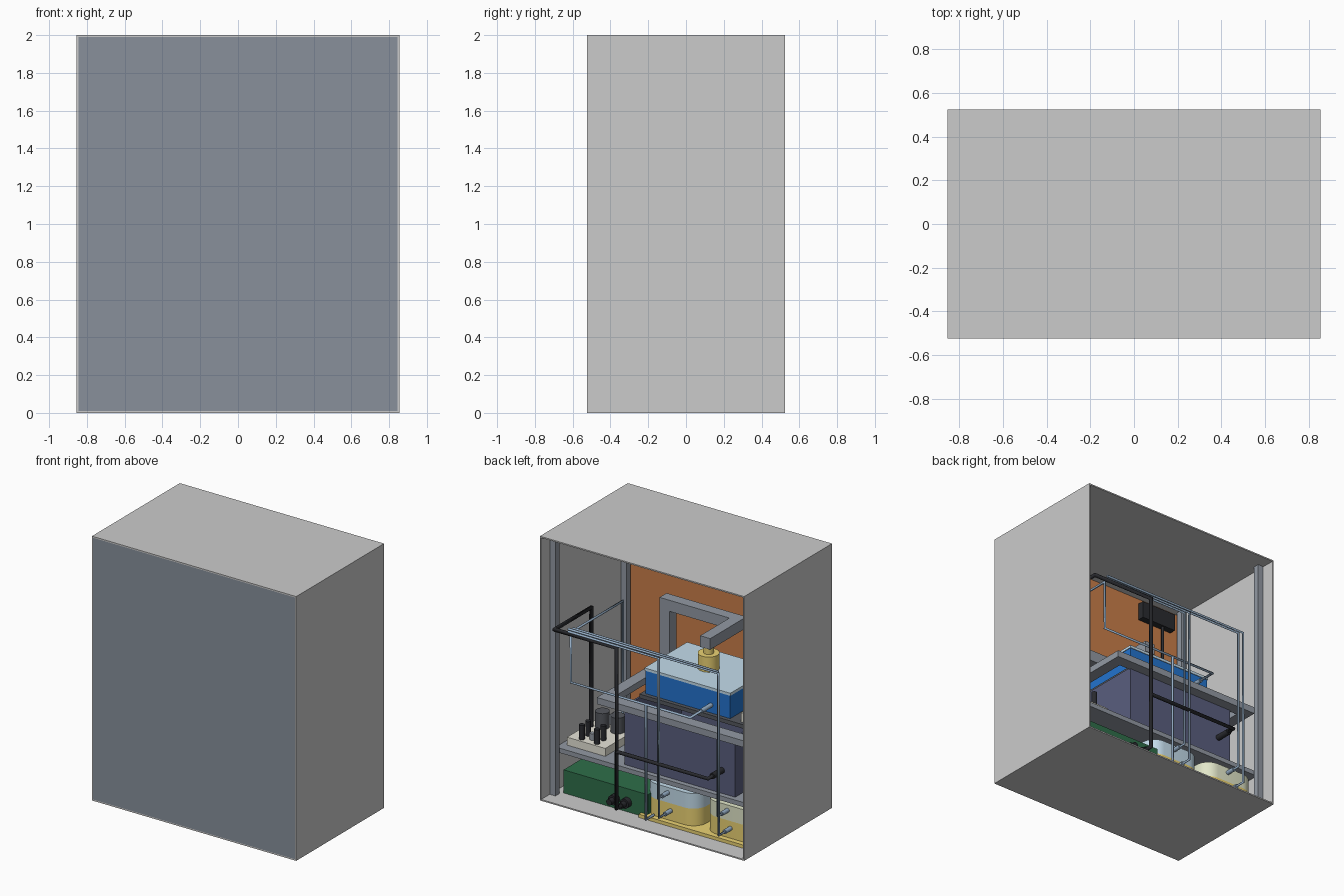
import bpy, bmesh, math
from mathutils import Vector, Matrix

if "Cube" in bpy.data.objects:
    bpy.data.objects.remove(bpy.data.objects["Cube"])


def material(name, rgb):
    m = bpy.data.materials.new(name)
    m.diffuse_color = [(c / 255) ** 2.2 for c in rgb] + [1]
    m.use_nodes = True
    m.node_tree.nodes["Principled BSDF"].inputs["Base Color"].default_value = m.diffuse_color
    return m


SLATE = material("slate", (135, 143, 154))
ORANGE = material("orange", (200, 125, 75))
STEEL = material("steel", (145, 152, 162))
BLUE = material("blue", (40, 115, 205))
ICE = material("ice_blue", (195, 220, 235))
INDIGO = material("indigo", (90, 95, 125))
GOLD = material("gold", (235, 210, 115))
CREAM = material("cream", (225, 230, 200))
PALE = material("pale", (230, 228, 215))
GREEN = material("green", (50, 110, 75))
BLACK = material("black", (45, 46, 50))
PIPE = material("pipe_blue", (150, 175, 200))
DARK = material("dark_grey", (85, 88, 94))


def finish(name, bm, mat, smooth=False):
    me = bpy.data.meshes.new(name)
    bm.to_mesh(me)
    bm.free()
    ob = bpy.data.objects.new(name, me)
    bpy.context.collection.objects.link(ob)
    if mat:
        me.materials.append(mat)
    if smooth:
        bpy.ops.object.select_all(action='DESELECT')
        ob.select_set(True)
        bpy.context.view_layer.objects.active = ob
        bpy.ops.object.shade_smooth_by_angle(angle=math.radians(35))
    return ob


def box(name, x, y, z, mat=None, corner=0):
    """Box from (min, max) ranges, optionally with rounded vertical corners."""
    bm = bmesh.new()
    bmesh.ops.create_cube(bm, size=1)
    for v in bm.verts:
        v.co = [a + (b - a) * (c + 0.5) for c, (a, b) in zip(v.co, (x, y, z))]
    if corner:
        up = [e for e in bm.edges if abs(e.verts[0].co.z - e.verts[1].co.z) > 0.001]
        bmesh.ops.bevel(bm, geom=up, offset=corner, segments=8, profile=0.5, affect='EDGES')
    return finish(name, bm, mat, corner > 0)


def rod(name, a, b, r, mat):
    """Cylinder between two points."""
    a, b = Vector(a), Vector(b)
    bm = bmesh.new()
    rot = (b - a).to_track_quat('Z', 'Y').to_matrix().to_4x4()
    bmesh.ops.create_cone(bm, cap_ends=True, segments=32, radius1=r, radius2=r,
                          depth=(b - a).length, matrix=Matrix.Translation((a + b) / 2) @ rot)
    return finish(name, bm, mat, True)


def pipe(name, pts, r, mat):
    """Round pipe following a path."""
    cu = bpy.data.curves.new(name, 'CURVE')
    cu.dimensions = '3D'
    cu.bevel_depth = r
    cu.bevel_resolution = 2
    cu.use_fill_caps = True
    sp = cu.splines.new('POLY')
    sp.points.add(len(pts) - 1)
    for p, c in zip(sp.points, pts):
        p.co = (*c, 1)
    cu.materials.append(mat)
    ob = bpy.data.objects.new(name, cu)
    bpy.context.collection.objects.link(ob)


# cabinet shell, open at the back
W, D, T = 0.855, 0.525, 0.01
box("cabinet_floor", (-W, W), (-D, D), (0, T))
box("cabinet_roof", (-W, W), (-D, D), (2 - T, 2))
box("cabinet_wall_left", (-W, -W + T), (-D, D), (T, 2 - T))
box("cabinet_wall_right", (W - T, W), (-D, D), (T, 2 - T))
box("front_panel", (-W + T, W - T), (-D, -D + 0.012), (T, 2 - T), SLATE)
box("front_liner", (-W + T, W - T), (-D + 0.012, -D + 0.024), (T, 2 - T), ORANGE)

# corner posts and main shelf
for sx in (-1, 1):
    for y in (-0.45, 0.40):
        box("corner_post", (sx * 0.82 - 0.023, sx * 0.82 + 0.023), (y - 0.023, y + 0.023),
            (T, 2 - T), STEEL)
box("shelf", (-W + T, W - T), (-0.50, 0.35), (0.305, 0.34), STEEL)

# control box on the inside of the front, with its cable
box("control_box", (-0.757, -0.46), (-0.50, -0.45), (1.82, 1.95), BLACK)
rod("control_cable", (-0.66, -0.47, 0.9), (-0.66, -0.47, 1.83), 0.01, BLACK)

# large tank: four walls and a bottom
tx, ty, tz = (-0.63, 0.295), (-0.36, 0.312), (0.34, 0.79)
box("tank_bottom", tx, ty, (0.34, 0.36), INDIGO)
for i in (0, 1):
    s = 0.015 * (1 - 2 * i)
    box("tank_side", sorted((tx[i], tx[i] + s)), ty, tz, INDIGO)
    box("tank_end", tx, sorted((ty[i], ty[i] + s)), tz, INDIGO)

# ring frame above the tank
fz = (0.78, 0.83)
for x in ((-0.79, -0.70), (0.384, 0.474)):
    box("frame_side", x, (-0.45, 0.39), fz, STEEL)
for y in ((-0.45, -0.36), (0.30, 0.39)):
    box("frame_bar", (-0.70, 0.384), y, fz, STEEL)

# blue unit with mounting plate, lid and brass neck
box("unit_plate", (-0.70, 0.23), (-0.36, 0.23), (0.83, 0.86), DARK)
box("unit_body", (-0.51, 0.20), (-0.30, 0.20), (0.86, 1.035), BLUE)
box("unit_lid", (-0.515, 0.205), (-0.305, 0.205), (1.035, 1.055), ICE)
rod("unit_neck", (-0.155, -0.05, 1.055), (-0.155, -0.05, 1.17), 0.075, GOLD)
rod("unit_neck_cap", (-0.155, -0.05, 1.17), (-0.155, -0.05, 1.22), 0.035, GOLD)
box("side_unit", (-0.78, -0.60), (0.0, 0.2), (0.86, 0.93), PALE)
rod("side_unit_stem", (-0.69, 0.12, 0.93), (-0.69, 0.12, 0.99), 0.02, DARK)

# square arm reaching over the unit
h = 0.042
box("arm_riser", (0.43 - h, 0.43 + h), (-0.40 - h, -0.40 + h), (0.83, 1.26 + h), STEEL)
box("arm_cross", (-0.155 - h, 0.43 - h), (-0.40 - h, -0.40 + h), (1.26 - h, 1.26 + h), STEEL)
box("arm_reach", (-0.155 - h, -0.155 + h), (-0.40 + h, -0.05 + h), (1.26 - h, 1.26 + h), STEEL)

# pump block with valve pins and canisters
box("pump_base", (0.48, 0.80), (-0.06, 0.28), (0.34, 0.40), PALE)
for x in (0.573, 0.70):
    for y in (0.17, 0.245):
        rod("valve_pin", (x, y, 0.40), (x, y, 0.51), 0.02, BLACK)
    rod("canister", (x, 0.0, 0.40), (x, 0.0, 0.52), 0.05, DARK)
rod("valve_stem", (0.637, 0.21, 0.40), (0.637, 0.21, 0.45), 0.018, STEEL)

# green box on the floor with two black fittings
box("green_box", (0.075, 0.78), (-0.30, 0.35), (T, 0.185), GREEN)
for x in (0.245, 0.345):
    rod("fitting_flange", (x, 0.35, 0.085), (x, 0.39, 0.085), 0.036, BLACK)
    rod("fitting_stub", (x, 0.39, 0.085), (x, 0.43, 0.085), 0.022, BLACK)

# two rounded containers on a tray
box("container_tray", (-0.84, 0.13), (-0.15, 0.38), (T, 0.035), GOLD)
for x, top in ((-0.11, ICE), (-0.61, CREAM)):
    box("container_base", (x - 0.225, x + 0.225), (-0.13, 0.34), (0.035, 0.165), GOLD, 0.11)
    box("container_top", (x - 0.225, x + 0.225), (-0.13, 0.34), (0.165, 0.28), top, 0.11)
    # twin feed lines and their stubs
    for dx, z, y, r in ((-0.0, 0.11, 0.48, 0.65), (0.025, 0.24, 0.455, 0.63)):
        zt = 1.335 if x < -0.3 else 1.315
        pipe("feed_line", [(x + dx, 0.33, z), (x + dx, y, z), (x + dx, y, zt), (r, y, zt)],
             0.009, PIPE)
        rod("feed_connector", (x + dx, 0.33, z), (x + dx, 0.41, z), 0.016, PIPE)

# thin loop from canister to the blue unit, and its drain
pipe("thin_loop", [(0.648, -0.17, 0.34), (0.648, -0.17, 1.30), (0.648, 0.45, 1.30),
                   (0.648, 0.45, 0.92), (-0.35, 0.45, 0.92), (-0.35, 0.19, 0.92)], 0.01, PIPE)
rod("loop_connector", (-0.35, 0.2, 0.92), (-0.35, 0.32, 0.92), 0.016, PIPE)
pipe("drain_line", [(0.02, 0.45, 0.92), (0.02, 0.45, 0.05), (0.02, 0.36, 0.05)], 0.01, PIPE)

# thick black lines from the pump to the green box and tank
pipe("main_line", [(0.765, 0.04, 0.40), (0.765, 0.04, 1.30), (0.765, 0.48, 1.30),
                   (0.245, 0.48, 1.30), (0.245, 0.48, 0.085), (0.245, 0.40, 0.085)], 0.016, BLACK)
pipe("tank_line", [(0.245, 0.48, 0.515), (-0.52, 0.48, 0.515), (-0.52, 0.31, 0.515)], 0.014, BLACK)
rod("tank_connector", (-0.52, 0.31, 0.515), (-0.52, 0.43, 0.515), 0.022, BLACK)
